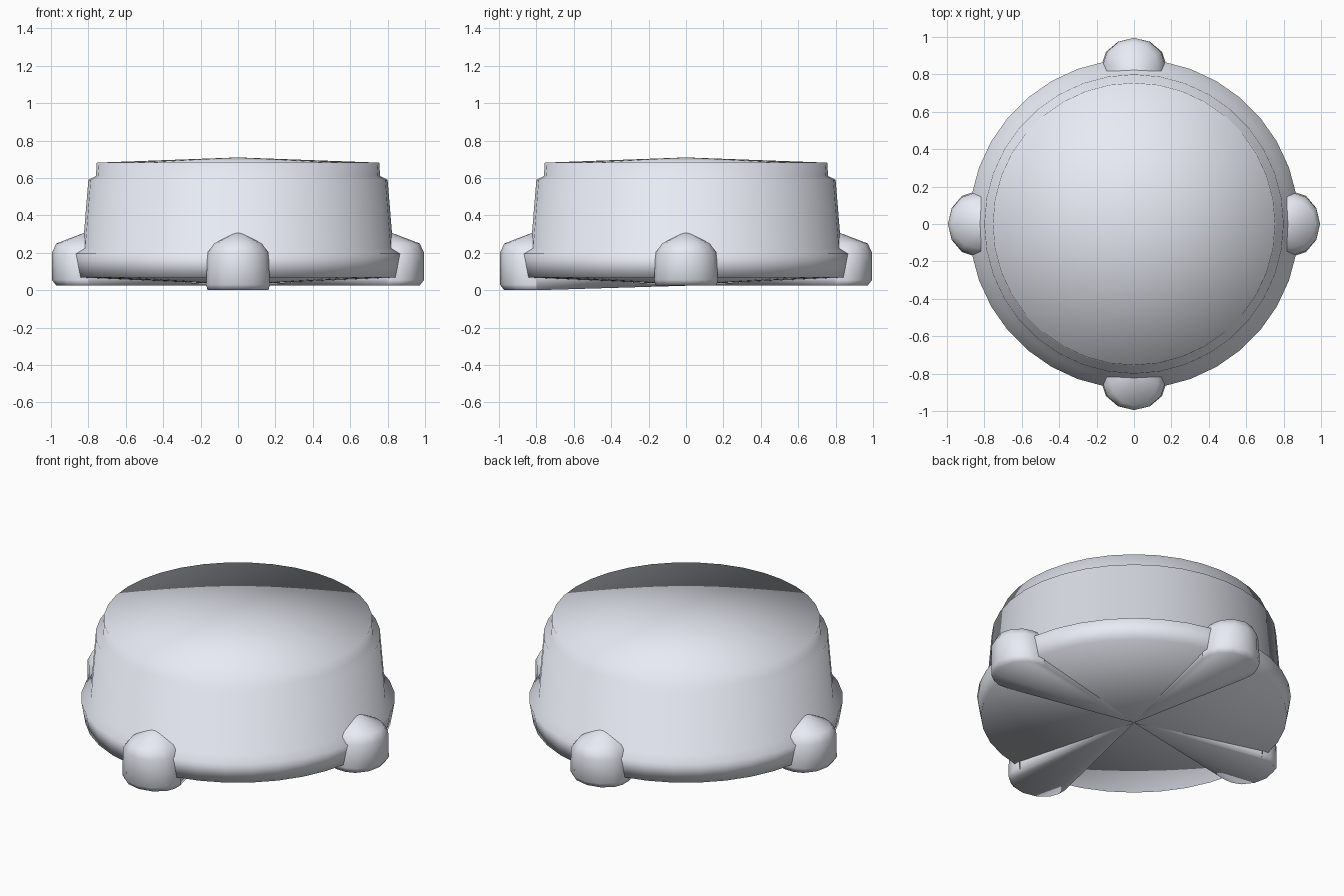
import bpy, bmesh
from math import sin, cos, pi

if "Cube" in bpy.data.objects:
    bpy.data.objects.remove(bpy.data.objects["Cube"])

metal = bpy.data.materials.new("pale_metal")
metal.diffuse_color = (0.80, 0.83, 0.90, 1)
metal.use_nodes = True
metal.node_tree.nodes["Principled BSDF"].inputs["Base Color"].default_value = metal.diffuse_color


def finish(name, bm):
    bmesh.ops.remove_doubles(bm, verts=bm.verts, dist=0.0001)
    bmesh.ops.recalc_face_normals(bm, faces=bm.faces)
    for face in bm.faces:
        face.smooth = True
    mesh = bpy.data.meshes.new(name)
    bm.to_mesh(mesh)
    bm.free()
    mesh.materials.append(metal)
    ob = bpy.data.objects.new(name, mesh)
    bpy.context.collection.objects.link(ob)
    return ob


# Round case: shallow cone underneath, flared foot band, tapered wall, stepped lid
def make_body():
    profile = [(0, 0.03), (0.86, 0.068), (0.882, 0.195), (0.83, 0.225),
               (0.80, 0.59), (0.76, 0.61), (0.755, 0.682), (0, 0.71)]
    bm = bmesh.new()
    verts = [bm.verts.new((r, 0, z)) for r, z in profile]
    edges = [bm.edges.new(p) for p in zip(verts, verts[1:])]
    bmesh.ops.spin(bm, geom=verts + edges, cent=(0, 0, 0), axis=(0, 0, 1),
                   angle=2 * pi, steps=36)
    finish("case_body", bm)


# Rounded lug on the wall, with a thin wedge under the case running to its centre
def make_lug(name, turn, base):
    outline = [(0.80, 1), (0.86, 1), (0.92, 0.88), (0.975, 0.5), (0.995, 0)]
    outline += [(x, -y) for x, y in reversed(outline[:-1])]
    layers = [(base, 0.88, 0.96), (base + 0.03, 1, 1), (0.20, 1, 0.96),
              (0.25, 0.88, 0.75)]
    bm = bmesh.new()

    def vert(x, y, z):
        return bm.verts.new((x * cos(turn) - y * sin(turn),
                             x * sin(turn) + y * cos(turn), z))

    rings = [[vert(0.80 + (x - 0.80) * reach, y * 0.17 * width, z) for x, y in outline]
             for z, reach, width in layers]
    for low, high in zip(rings, rings[1:]):
        for i in range(len(outline) - 1):
            bm.faces.new((low[i], low[i + 1], high[i + 1], high[i]))
    peak = vert(0.80, 0, 0.315)
    centre = vert(0, 0, 0.024)
    for i in range(len(outline) - 1):
        bm.faces.new((rings[-1][i], rings[-1][i + 1], peak))
        bm.faces.new((rings[0][i + 1], rings[0][i], centre))
    # wedge sides
    for i in (0, -1):
        x, y = outline[i]
        bm.faces.new((rings[0][i], centre, vert(x, y * 0.165, 0.075)))
    finish(name, bm)


make_body()
for i, side in enumerate(("right", "back", "left", "front")):
    make_lug(side + "_lug", i * pi / 2, 0.0 if side == "front" else 0.025)
